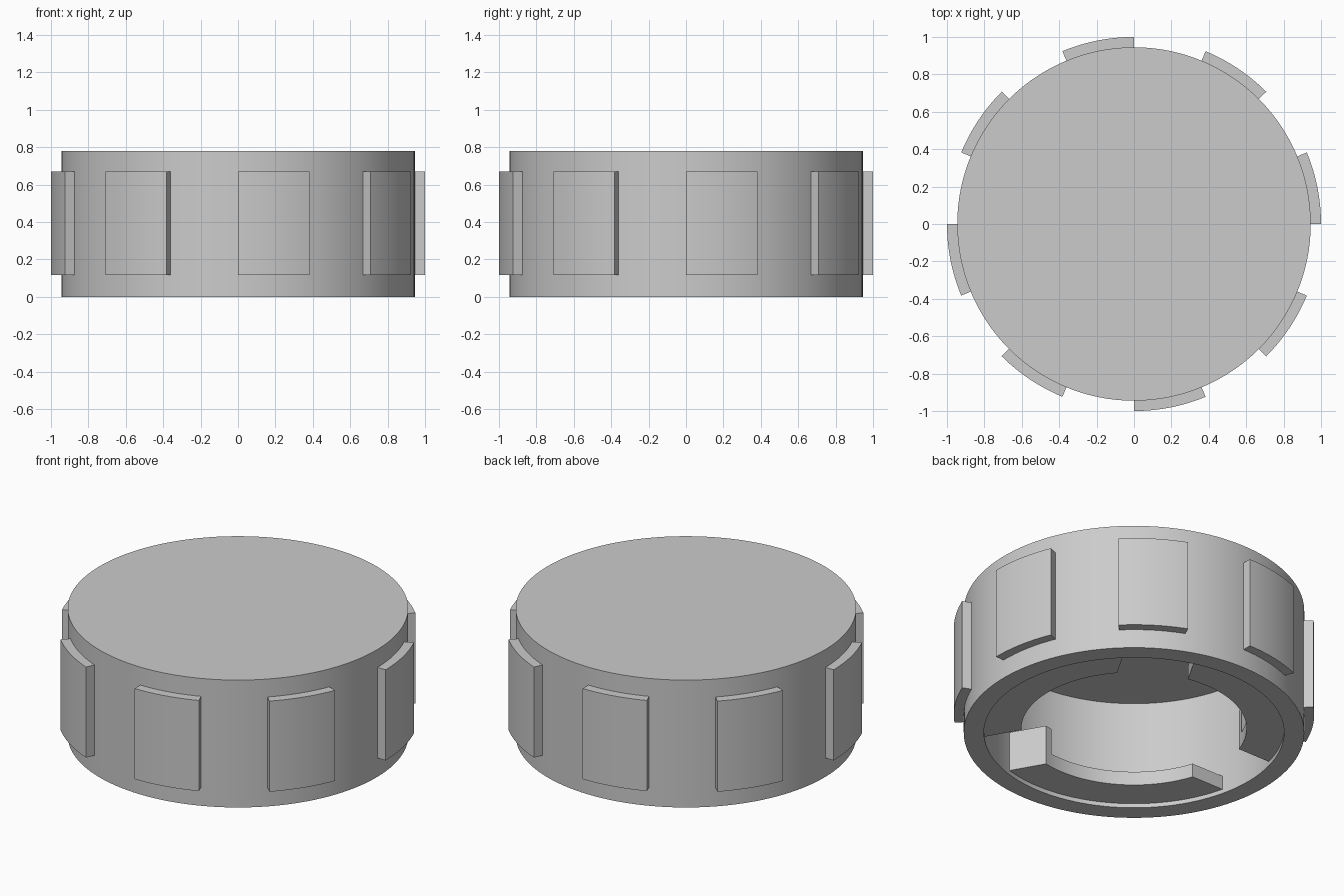
import bpy, bmesh
from math import sin, cos, asin, radians, pi

cube = bpy.data.objects.get("Cube")
if cube:
    bpy.data.objects.remove(cube)

grey = bpy.data.materials.new("plain grey")
grey.use_nodes = True
colour = (0.6, 0.6, 0.6, 1)
grey.diffuse_color = colour
grey.node_tree.nodes["Principled BSDF"].inputs["Base Color"].default_value = colour

WALL_IN, WALL_OUT, HEIGHT, CEILING = 0.833, 0.945, 0.78, 0.667
LUG_IN, LUG_BOTTOM, LUG_TOP, STOP_TOP = 0.625, 0.026, 0.11, 0.27
SLOT_HALF, STOP_THICK = 0.2, 0.045


def finish(name, bm):
    bmesh.ops.recalc_face_normals(bm, faces=bm.faces)
    mesh = bpy.data.meshes.new(name)
    bm.to_mesh(mesh)
    bm.free()
    mesh.materials.append(grey)
    ob = bpy.data.objects.new(name, mesh)
    bpy.context.collection.objects.link(ob)
    bpy.ops.object.select_all(action='DESELECT')
    ob.select_set(True)
    bpy.context.view_layer.objects.active = ob
    bpy.ops.object.shade_smooth_by_angle(angle=radians(30))
    return ob


def curved_block(name, r_in, r_out, z0, z1, start, end, steps):
    """Arc-shaped block; start and end give the side angle at a radius."""
    bm = bmesh.new()

    def arc(r):
        a, b = start(r), end(r)
        angles = [a + (b - a) * i / steps for i in range(steps + 1)]
        return [bm.verts.new((r * cos(t), r * sin(t), z0)) for t in angles]

    inner, outer = arc(r_in), arc(r_out)
    faces = [bm.faces.new((inner[i], outer[i], outer[i + 1], inner[i + 1]))
             for i in range(steps)]
    top = bmesh.ops.extrude_face_region(bm, geom=faces, use_keep_orig=True)["geom"]
    moved = [v for v in top if isinstance(v, bmesh.types.BMVert)]
    bmesh.ops.translate(bm, verts=moved, vec=(0, 0, z1 - z0))
    return finish(name, bm)


# Hollow cap body, turned from its section
bm = bmesh.new()
section = [(WALL_IN, CEILING), (WALL_IN, 0), (WALL_OUT, 0), (WALL_OUT, HEIGHT)]
SEGMENTS = 128
rings = [[bm.verts.new((r * cos(2 * pi * i / SEGMENTS), r * sin(2 * pi * i / SEGMENTS), z))
          for i in range(SEGMENTS)] for r, z in section]
for low, high in zip(rings, rings[1:]):
    for i in range(SEGMENTS):
        j = (i + 1) % SEGMENTS
        bm.faces.new((low[i], low[j], high[j], high[i]))
bm.faces.new(rings[0])
bm.faces.new(rings[-1])
finish("cap_body", bm)

# Grip pads around the outside
for k in range(8):
    a = radians(45 * k)
    curved_block(f"grip_pad_{k + 1}", WALL_OUT - 0.01, 1, 0.115, 0.67,
                 lambda r: a, lambda r: a + radians(22.5), 12)

# Three inner locking lugs between straight slots, each with an end stop
for k in range(3):
    slot = radians(60 + 120 * k)
    curved_block(f"locking_lug_{k + 1}", LUG_IN, WALL_IN + 0.01, LUG_BOTTOM, LUG_TOP,
                 lambda r: slot - radians(120) + asin(SLOT_HALF / r),
                 lambda r: slot - asin(SLOT_HALF / r), 32)
    curved_block(f"lug_stop_{k + 1}", LUG_IN, WALL_IN + 0.01, LUG_BOTTOM, STOP_TOP,
                 lambda r: slot - asin((SLOT_HALF + STOP_THICK) / r),
                 lambda r: slot - asin(SLOT_HALF / r), 2)
